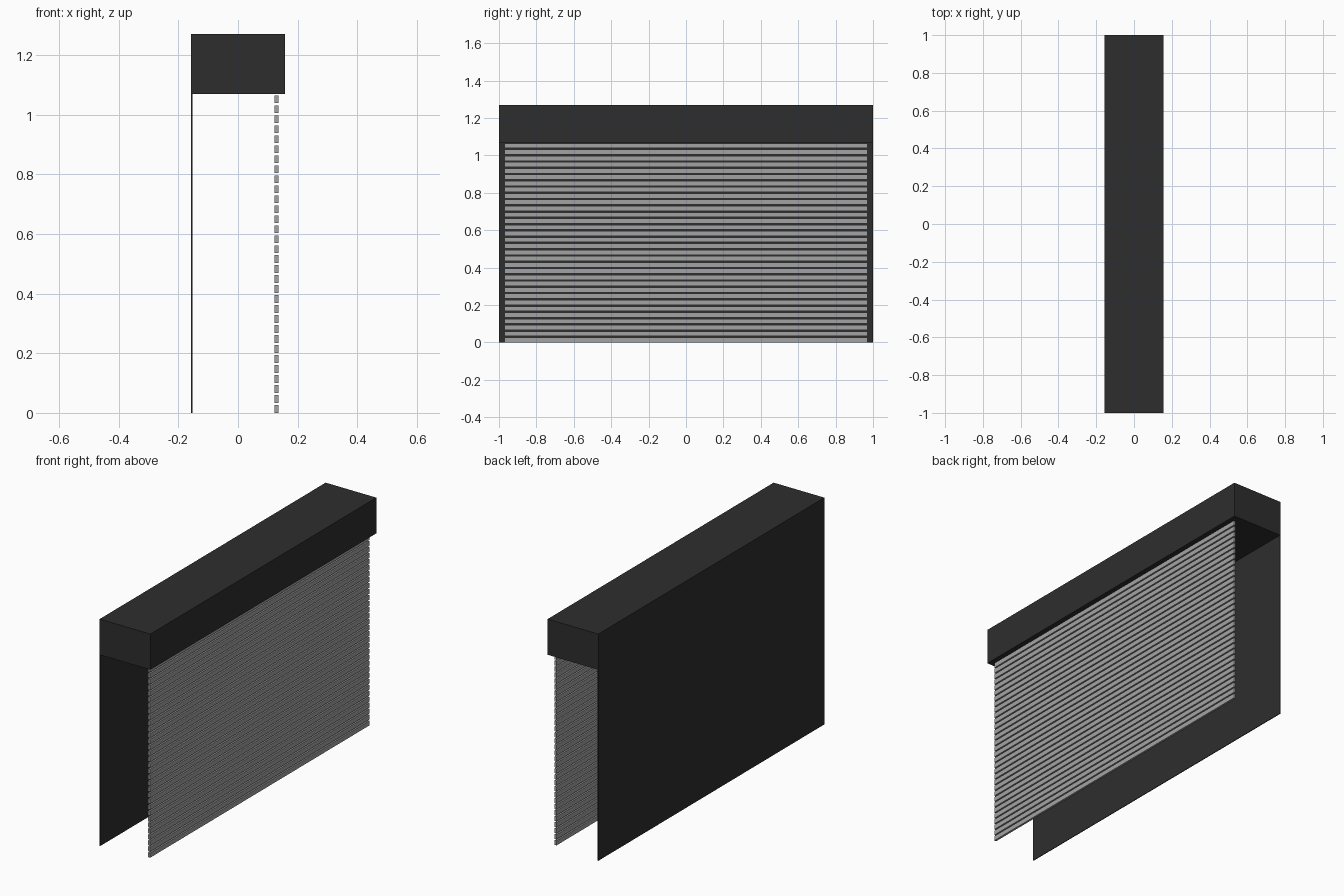
import bpy

if "Cube" in bpy.data.objects:
    bpy.data.objects.remove(bpy.data.objects["Cube"])


def material(name, value):
    m = bpy.data.materials.new(name)
    m.diffuse_color = (*value, 1.0)
    m.use_nodes = True
    m.node_tree.nodes["Principled BSDF"].inputs["Base Color"].default_value = m.diffuse_color
    return m


charcoal = material("charcoal", (0.027, 0.027, 0.027))
slat_grey = material("slat grey", (0.37, 0.37, 0.375))


def box(name, x, y, z, mat):
    """Box spanning the given (low, high) ranges."""
    bpy.ops.mesh.primitive_cube_add(size=1)
    ob = bpy.context.object
    ob.name = name
    for v in ob.data.vertices:
        v.co = [r[0] if c < 0 else r[1] for c, r in zip(v.co, (x, y, z))]
    ob.data.materials.append(mat)
    return ob


# Housing along the top
box("shutter_housing", (-0.157, 0.157), (-1, 1), (1.07, 1.27), charcoal)

# Thin panel hanging from the rear edge of the housing
box("back_panel", (-0.157, -0.153), (-1, 1), (0, 1.07), charcoal)

# Curtain of separate slats, repeated upward with narrow gaps
slat = box("shutter_slats", (0.123, 0.135), (-0.97, 0.97), (0, 0.0262), slat_grey)
array = slat.modifiers.new("slat_rows", 'ARRAY')
array.count = 32
array.use_relative_offset = False
array.use_constant_offset = True
array.constant_offset_displace = (0, 0, 0.0335)
